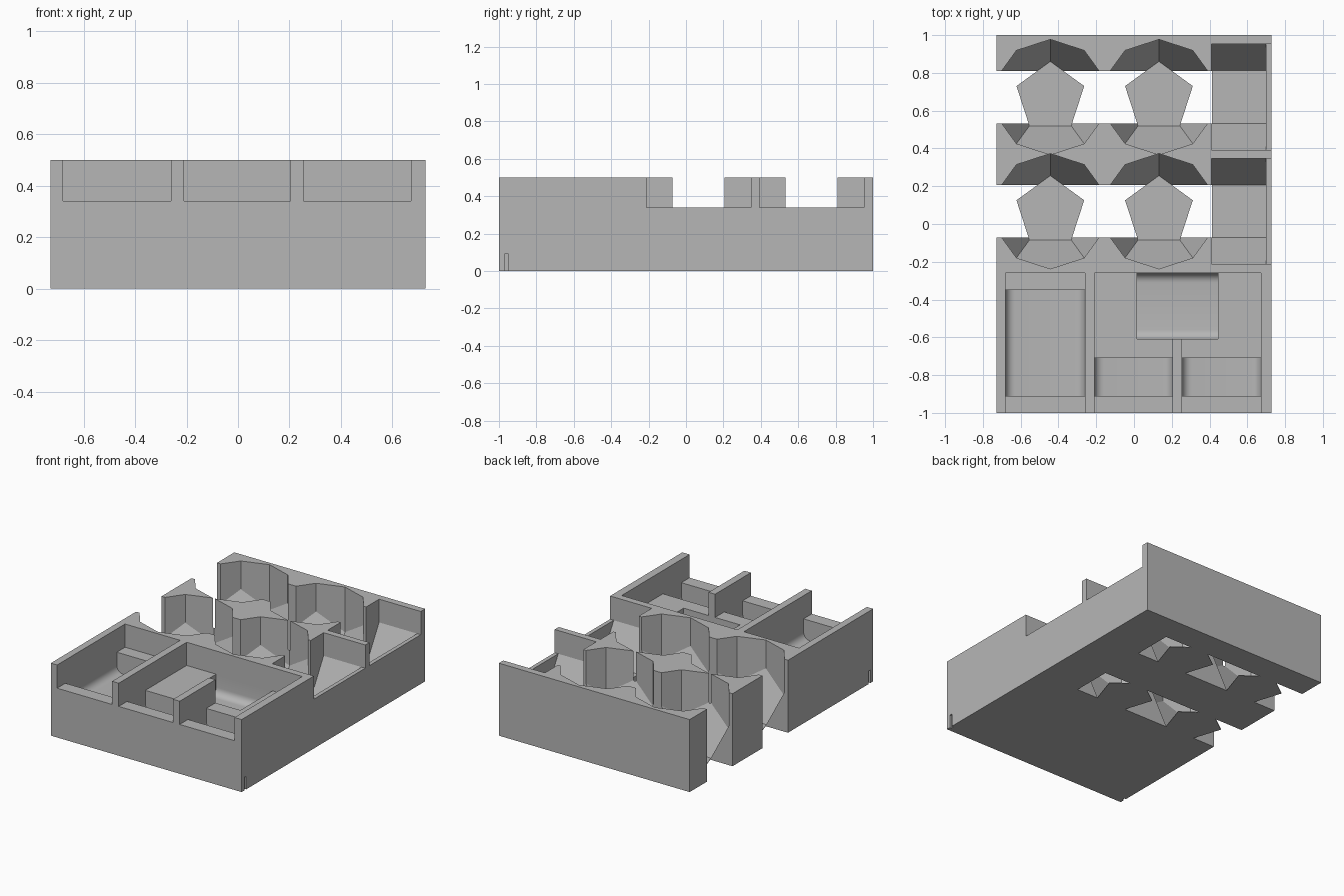
import bpy, bmesh, math

if "Cube" in bpy.data.objects:
    bpy.data.objects.remove(bpy.data.objects["Cube"])

grey = bpy.data.materials.new("plain grey")
grey.diffuse_color = (0.47, 0.47, 0.47, 1)
grey.use_nodes = True
grey.node_tree.nodes["Principled BSDF"].inputs["Base Color"].default_value = grey.diffuse_color


def finish(name, bm):
    bmesh.ops.recalc_face_normals(bm, faces=bm.faces[:])
    me = bpy.data.meshes.new(name)
    bm.to_mesh(me)
    bm.free()
    me.materials.append(grey)
    ob = bpy.data.objects.new(name, me)
    bpy.context.collection.objects.link(ob)
    return ob


def box(name, x0, x1, y0, y1, z0, z1):
    bm = bmesh.new()
    bmesh.ops.create_cube(bm, size=1)
    for v in bm.verts:
        v.co = ((x0 + x1) / 2 + v.co.x * (x1 - x0),
                (y0 + y1) / 2 + v.co.y * (y1 - y0),
                (z0 + z1) / 2 + v.co.z * (z1 - z0))
    return finish(name, bm)


def prism(name, profile, axis, a, b):
    """Extrude a profile along an axis: x takes (y, z), y takes (x, z), z takes (x, y)."""
    def place(p, t):
        return {"x": (t, p[0], p[1]), "y": (p[0], t, p[1]), "z": (p[0], p[1], t)}[axis]
    bm = bmesh.new()
    lo = [bm.verts.new(place(p, a)) for p in profile]
    hi = [bm.verts.new(place(p, b)) for p in profile]
    n = len(profile)
    bm.faces.new(lo)
    bm.faces.new(hi[::-1])
    for i in range(n):
        bm.faces.new((lo[i], lo[(i + 1) % n], hi[(i + 1) % n], hi[i]))
    return finish(name, bm)


def ring(cx, cy, r, n, start=90):
    return [(cx + r * math.cos(math.radians(start + 360 * k / n)),
             cy + r * math.sin(math.radians(start + 360 * k / n))) for k in range(n)]


def u_profile(a, b, floor, top, r, steps=6):
    """Open trough section with rounded lower corners."""
    pts = [(a, top)]
    for c, s in ((a + r, 180), (b - r, 270)):
        for i in range(steps + 1):
            t = math.radians(s + 90 * i / steps)
            pts.append((c + r * math.cos(t), floor + r + r * math.sin(t)))
    return pts + [(b, top)]


FILM, MID, TOP = 0.004, 0.34, 0.6
R = 0.305                      # cup radius across its ten corners
R5 = R / 1.618                 # pentagon floor radius
EDGE = 2 * R5 * math.sin(math.radians(36))
HALF = 1.1135 * EDGE           # half height of the twelve-sided solid
STEP = 0.263 * EDGE            # zigzag offset about the middle


def cup(cx, cy):
    """Lower half of a twelve-sided solid, carried straight up."""
    bm = bmesh.new()
    for x, y in ring(cx, cy, R5, 5):
        bm.verts.new((x, y, FILM))
    for k, (x, y) in enumerate(ring(cx, cy, R, 10)):
        bm.verts.new((x, y, HALF + (STEP if k % 2 else -STEP)))
        bm.verts.new((x, y, TOP))
    bmesh.ops.convex_hull(bm, input=bm.verts[:])
    bmesh.ops.dissolve_limit(bm, angle_limit=0.02, verts=bm.verts[:], edges=bm.edges[:])
    return finish("cup_cutter", bm)


cutters = []

# Rear rows: finger slot, two cups and one hexagonal trench each
for cy in (0.0675, 0.672):
    cutters.append(box("slot_cutter", -0.8, 0.412, cy - 0.139, cy + 0.139, -0.1, TOP))
    cutters += [cup(cx, cy) for cx in (-0.443, 0.132)]
    h = 0.28
    low = MID - h * math.sin(math.radians(60))
    hexagon = [(cy - h, TOP), (cy - h, MID), (cy - h / 2, low),
               (cy + h / 2, low), (cy + h / 2 + h / 2, MID), (cy + h, TOP)]
    cutters.append(prism("trench_cutter", hexagon, "x", 0.41, 0.70))
    cutters.append(box("side_opening_cutter", 0.41, 0.8, cy - h, cy + h, MID, TOP))

# Front trays: open-fronted shelves
cutters += [
    box("left_tray_cutter", -0.68, -0.26, -1.1, -0.26, MID, TOP),
    box("wide_tray_cutter", -0.21, 0.673, -0.61, -0.26, MID, TOP),
    box("middle_tray_cutter", -0.21, 0.205, -1.1, -0.6, MID, TOP),
    box("right_tray_cutter", 0.255, 0.673, -1.1, -0.6, MID, TOP),
]

# Rounded pockets sunk into the trays
for x0, x1, y1 in ((-0.68, -0.26, -0.35), (-0.21, 0.205, -0.71), (0.255, 0.673, -0.71)):
    cutters.append(prism("pocket_cutter", u_profile(x0, x1, 0.2, 0.42, 0.05), "y", -0.91, y1))
cutters.append(prism("pocket_cutter", u_profile(-0.61, -0.26, 0.2, 0.42, 0.05), "x", 0.015, 0.445))
# keep the divider between the two front trays
divider = box("tray_divider", 0.205, 0.255, -1, -0.61, 0.3, 0.5)

# Small slits low on both sides
for s in (-1, 1):
    cutters.append(box("slit_cutter", s * 0.73 - 0.015, s * 0.73 + 0.015, -0.97, -0.95, -0.1, 0.09))

# Main body with everything cut out
body = box("tray_body", -0.728, 0.728, -1, 1, 0, 0.5)
bpy.context.view_layer.objects.active = body
for c in cutters:
    m = body.modifiers.new("cut", "BOOLEAN")
    m.operation, m.solver, m.object = "DIFFERENCE", "EXACT", c
    bpy.ops.object.modifier_apply(modifier=m.name)
    bpy.data.objects.remove(c)

# Thin pentagon floors bridging the slots
for cy in (0.0675, 0.672):
    for cx in (-0.443, 0.132):
        prism("cup_floor", ring(cx, cy, R5, 5), "z", 0, FILM)

# Smooth only the rounded pockets
bpy.ops.object.select_all(action="DESELECT")
body.select_set(True)
bpy.context.view_layer.objects.active = body
bpy.ops.object.shade_smooth_by_angle(angle=math.radians(22))
